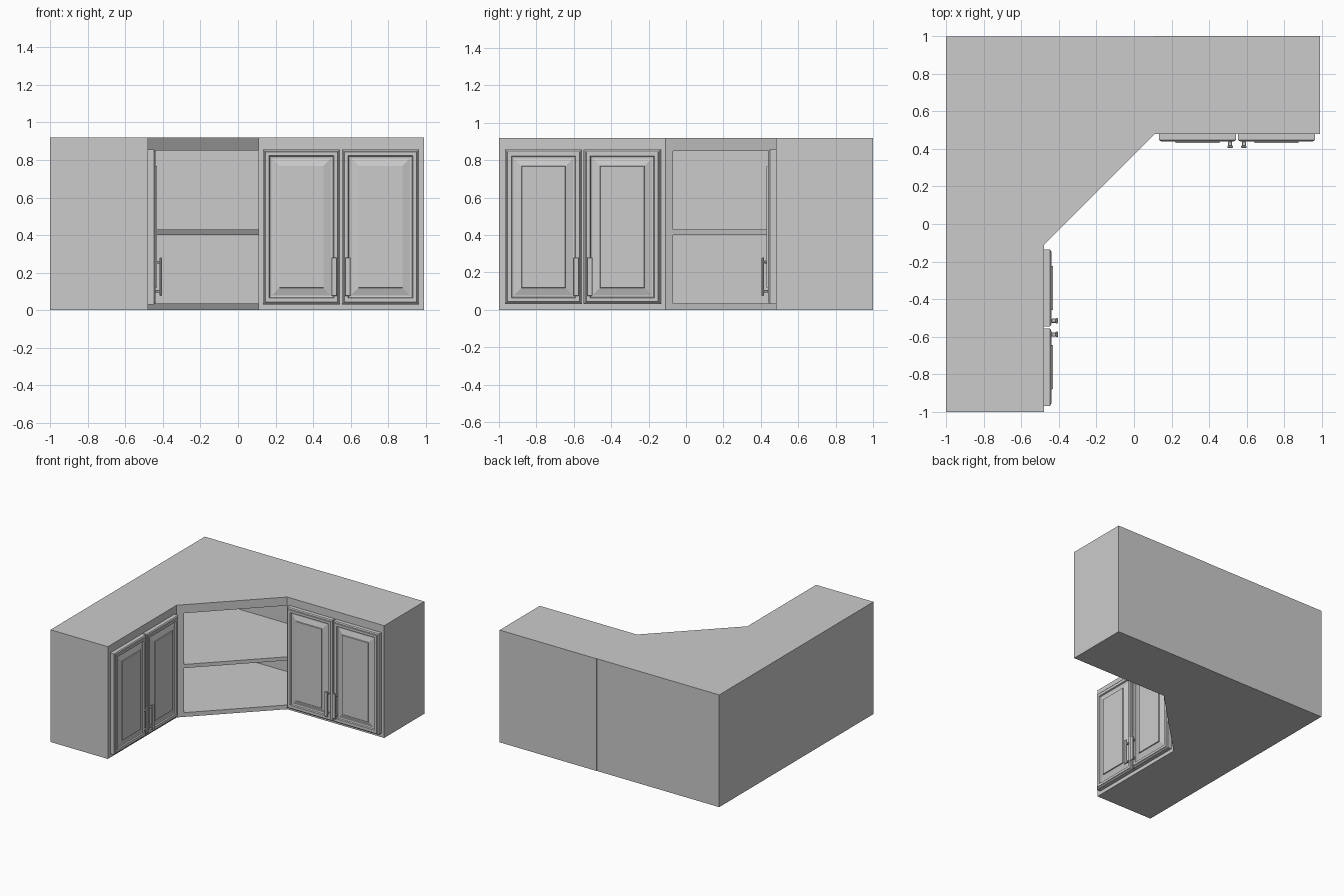
import bpy, bmesh, math
from mathutils import Matrix

if "Cube" in bpy.data.objects:
    bpy.data.objects.remove(bpy.data.objects["Cube"])

H = 0.92      # cabinet height
FRONT = 0.48  # front plane of the straight cabinets


def finish(name, bm, matrix=None):
    bmesh.ops.recalc_face_normals(bm, faces=bm.faces)
    me = bpy.data.meshes.new(name)
    bm.to_mesh(me)
    bm.free()
    if matrix:
        me.transform(matrix)
    ob = bpy.data.objects.new(name, me)
    bpy.context.collection.objects.link(ob)
    return ob


def prism(name, outline, z0, z1, matrix=None):
    """Extrude a plan outline from z0 to z1."""
    bm = bmesh.new()
    face = bm.faces.new([bm.verts.new((x, y, z0)) for x, y in outline])
    up = bmesh.ops.extrude_face_region(bm, geom=[face])["geom"]
    bmesh.ops.translate(bm, vec=(0, 0, z1 - z0),
                        verts=[v for v in up if isinstance(v, bmesh.types.BMVert)])
    return finish(name, bm, matrix)


def rect(x0, x1, y0, y1):
    return [(x0, y0), (x1, y0), (x1, y1), (x0, y1)]


# (inset, height above cabinet front) steps of the raised-panel door
DOOR_STEPS = [(0, 0), (0, 0.032), (0.008, 0.038), (0.012, 0.038), (0.014, 0.042),
              (0.034, 0.042), (0.038, 0.032), (0.048, 0.030),
              (0.088, 0.042), (0.090, 0.049)]


def door(name, x0, x1, z0, z1, matrix):
    bm = bmesh.new()
    rings = []
    for i, d in DOOR_STEPS:
        y = FRONT - d
        rings.append([bm.verts.new(c) for c in (
            (x0 + i, y, z0 + i), (x1 - i, y, z0 + i),
            (x1 - i, y, z1 - i), (x0 + i, y, z1 - i))])
    for a, b in zip(rings, rings[1:]):
        for k in range(4):
            n = (k + 1) % 4
            bm.faces.new((a[k], a[n], b[n], b[k]))
    bm.faces.new(rings[0])
    bm.faces.new(rings[-1])
    finish(name, bm, matrix)


def handle(name, x, matrix):
    """Flat bar on two short posts."""
    bm = bmesh.new()
    parts = [(0.411, 0.178, 0.030, 0.012, 0.206),
             (0.428, 0.100, 0.022, 0.024, 0.014),
             (0.428, 0.256, 0.022, 0.024, 0.014)]
    for y, z, sx, sy, sz in parts:
        m = Matrix.Translation((x, y, z)) @ Matrix.Diagonal((sx, sy, sz, 1))
        bmesh.ops.create_cube(bm, size=1, matrix=m)
    ob = finish(name, bm, matrix)
    bev = ob.modifiers.new("soft_edges", "BEVEL")
    bev.width = 0.003
    bev.segments = 1


# straight two-door cabinets: right wing, and the same turned for the left wing
wings = {"right": Matrix.Identity(4),
         "left": Matrix.Translation((0, -1.1, 0)) @ Matrix.Rotation(math.pi / 2, 4, 'Z')}
for side, m in wings.items():
    x0 = 0.11 if side == "right" else 0.10
    prism(side + "_cabinet_body", rect(x0, 0.99, FRONT, 1.0), 0, H, m)
    door(side + "_cabinet_door_a", 0.132, 0.544, 0.03, 0.857, m)
    door(side + "_cabinet_door_b", 0.553, 0.965, 0.03, 0.857, m)
    handle(side + "_cabinet_handle_a", 0.512, m)
    handle(side + "_cabinet_handle_b", 0.585, m)

# open diagonal corner cabinet
plan = [(-1, -0.11), (-0.48, -0.11), (0.11, FRONT), (0.11, 0.998), (-1, 0.998)]
prism("corner_bottom", plan, 0, 0.035)
prism("corner_top", plan, 0.85, H)
prism("corner_side_panel", [(-1, -0.11), (-0.48, -0.11), (-0.44, -0.07), (-1, -0.07)],
      0.035, 0.85)
prism("corner_back_left", rect(-1, -0.96, -0.07, 0.998), 0.035, 0.85)
prism("corner_back_right", rect(-0.96, 0.11, 0.96, 0.998), 0.035, 0.85)
prism("corner_shelf", [(-0.96, -0.07), (-0.44, -0.07), (0.11, FRONT), (0.11, 0.96),
                       (-0.96, 0.96)], 0.40, 0.43)
